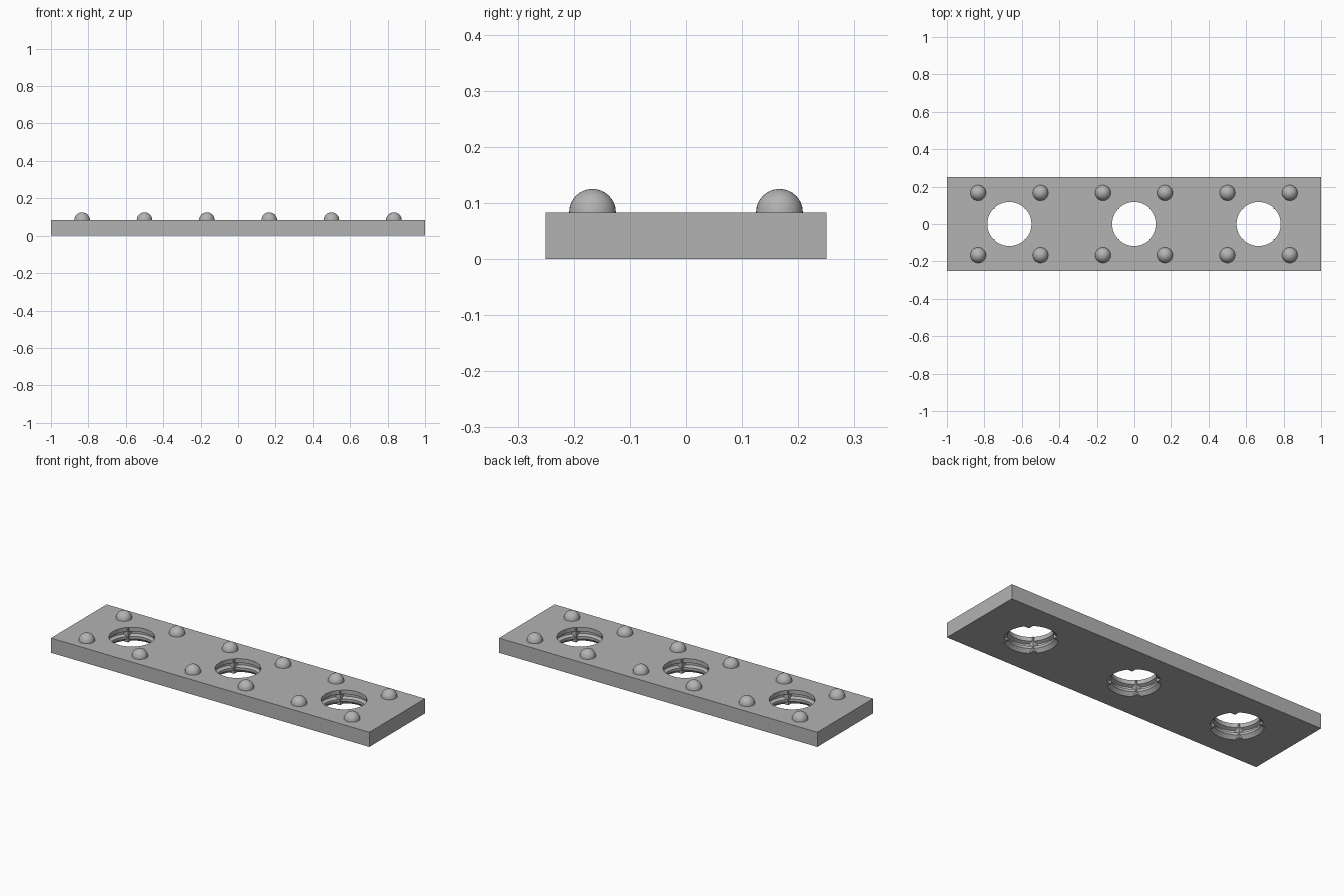
import bpy, bmesh, math

cube = bpy.data.objects.get("Cube")
if cube:
    bpy.data.objects.remove(cube, do_unlink=True)

THICK = 1 / 12
HOLES = (-2 / 3, 0, 2 / 3)

grey = bpy.data.materials.new("light_grey")
grey.use_nodes = True
grey.diffuse_color = (0.45, 0.45, 0.45, 1)
grey.node_tree.nodes["Principled BSDF"].inputs["Base Color"].default_value = (0.45, 0.45, 0.45, 1)


def add_object(name, bm):
    bmesh.ops.recalc_face_normals(bm, faces=bm.faces)
    mesh = bpy.data.meshes.new(name)
    bm.to_mesh(mesh)
    bm.free()
    mesh.materials.append(grey)
    obj = bpy.data.objects.new(name, mesh)
    bpy.context.collection.objects.link(obj)
    return obj


def box(name, size, centre):
    bm = bmesh.new()
    bmesh.ops.create_cube(bm, size=1)
    for v in bm.verts:
        v.co = [v.co[i] * size[i] + centre[i] for i in range(3)]
    return add_object(name, bm)


def lathe(name, x, profile, sides=48):
    """Closed solid of revolution from (radius, height) pairs."""
    bm = bmesh.new()
    rings = [[bm.verts.new((x + r * math.cos(math.tau * i / sides),
                            r * math.sin(math.tau * i / sides), z))
              for i in range(sides)] for r, z in profile]
    for a, b in zip(rings, rings[1:]):
        for i in range(sides):
            j = (i + 1) % sides
            bm.faces.new((a[i], a[j], b[j], b[i]))
    bm.faces.new(rings[0])
    bm.faces.new(rings[-1])
    return add_object(name, bm)


def boolean(obj, other, operation):
    mod = obj.modifiers.new(operation.lower(), "BOOLEAN")
    mod.object = other
    mod.operation = operation
    mod.solver = "EXACT"
    other.hide_render = True
    other.hide_set(True)


def dome(name, x, y, radius):
    bm = bmesh.new()
    bmesh.ops.create_uvsphere(bm, u_segments=32, v_segments=16, radius=radius)
    bmesh.ops.delete(bm, geom=[v for v in bm.verts if v.co.z < -0.001], context="VERTS")
    bmesh.ops.translate(bm, verts=bm.verts, vec=(x, y, THICK))
    obj = add_object(name, bm)
    obj.data.shade_smooth()


# Flat plate
plate = box("plate", (2, 0.5, THICK), (0, 0, THICK / 2))

# Sockets: grooved round bores, with four square-cornered ribs left standing
WIDE, NARROW, GAP = 0.136, 0.118, 0.16
bore_profile = [(WIDE, -0.02), (WIDE, 0), (NARROW, 0.018), (NARROW, 0.032),
                (WIDE, 0.040), (WIDE, 0.052), (NARROW, 0.060), (NARROW, 0.11)]
for n, x in enumerate(HOLES, 1):
    bore = lathe(f"bore_cutter_{n}", x, bore_profile)
    bar_x = box(f"cross_bar_x_{n}", (0.4, GAP, 0.3), (x, 0, 0.04))
    bar_y = box(f"cross_bar_y_{n}", (GAP, 0.4, 0.31), (x, 0, 0.04))
    boolean(bar_x, bar_y, "UNION")
    boolean(bore, bar_x, "INTERSECT")
    boolean(plate, bore, "DIFFERENCE")

# Rows of domed studs
for row, y in (("front", -1 / 6), ("back", 1 / 6)):
    for i in range(6):
        dome(f"{row}_stud_{i + 1}", -5 / 6 + i / 3, y, 1 / 24)

# Bake the sockets into the plate and drop the cutters
graph = bpy.context.evaluated_depsgraph_get()
graph.update()
baked = bpy.data.meshes.new_from_object(plate.evaluated_get(graph))
plate.modifiers.clear()
plate.data = baked
for obj in list(bpy.data.objects):
    if obj.name.startswith(("bore_cutter", "cross_bar")):
        bpy.data.objects.remove(obj, do_unlink=True)
